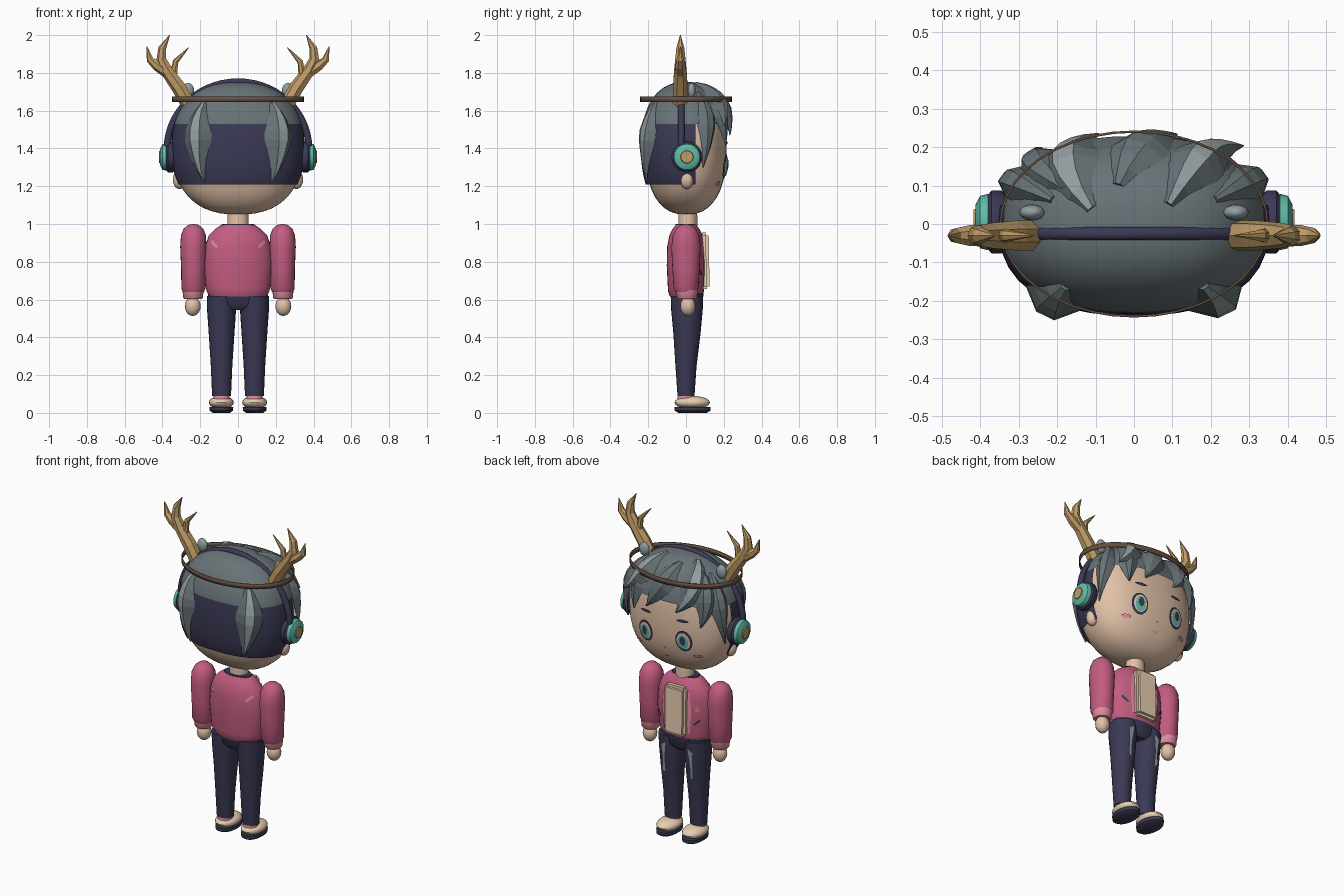
import bpy, bmesh, math
from mathutils import Vector

if "Cube" in bpy.data.objects:
    bpy.data.objects.remove(bpy.data.objects["Cube"])


def srgb(r, g, b):
    return tuple(((c / 255 + 0.055) / 1.055) ** 2.4 if c > 10 else c / 3295 for c in (r, g, b)) + (1,)


MATS = {}
for name, rgb in {"skin": (226, 194, 168), "hair_grey": (104, 115, 119), "light_grey": (146, 158, 160),
                  "navy": (58, 57, 84), "pink": (194, 92, 128), "light_pink": (224, 140, 156),
                  "tan": (192, 156, 102), "brown": (100, 80, 64), "teal": (96, 188, 168),
                  "cream": (232, 208, 178)}.items():
    MATS[name] = bpy.data.materials.new(name)
    MATS[name].diffuse_color = srgb(*rgb)


def finish(name, bm, mats, smooth=True, recalc=True):
    if recalc:
        bmesh.ops.recalc_face_normals(bm, faces=bm.faces)
    me = bpy.data.meshes.new(name)
    bm.to_mesh(me)
    bm.free()
    for m in mats:
        me.materials.append(MATS[m])
    if smooth:
        me.shade_smooth()
        me.set_sharp_from_angle(angle=math.radians(40))
    ob = bpy.data.objects.new(name, me)
    bpy.context.collection.objects.link(ob)
    return ob


def tube(name, pts, radii, mat, sides=20, smooth=True):
    """Sweep of elliptical rings; the second radius lies along y."""
    bm = bmesh.new()
    pts = [Vector(p) for p in pts]
    rings = []
    for i, p in enumerate(pts):
        t = (pts[min(i + 1, len(pts) - 1)] - pts[max(i - 1, 0)]).normalized()
        u = t.cross(Vector((0, 1, 0))).normalized()
        v = u.cross(t)
        ru, rv = radii[i] if isinstance(radii[i], tuple) else (radii[i], radii[i])
        rings.append([bm.verts.new(p + u * ru * math.cos(a) + v * rv * math.sin(a))
                      for a in (2 * math.pi * k / sides for k in range(sides))])
    for a, b in zip(rings, rings[1:]):
        for k in range(sides):
            j = (k + 1) % sides
            bm.faces.new((a[k], a[j], b[j], b[k]))
    bm.faces.new(rings[0])
    bm.faces.new(rings[-1])
    return finish(name, bm, [mat], smooth)


def stack(name, rows, mat, cx=0, sides=24):
    """Vertical stack of rows (y, z, rx, ry)."""
    return tube(name, [(cx, y, z) for y, z, _, _ in rows], [(rx, ry) for _, _, rx, ry in rows], mat, sides)


def ball(name, loc, size, mat, seg=20):
    bm = bmesh.new()
    bmesh.ops.create_uvsphere(bm, u_segments=seg, v_segments=seg // 2, radius=1)
    for v in bm.verts:
        v.co = Vector(loc) + Vector(c * s for c, s in zip(v.co, size))
    return finish(name, bm, [mat])


# Rounded head shape shared by the head, hair and face details
HC, POW = Vector((0, 0, 1.40)), 2.4
HEAD, CAP = (0.343, 0.215, 0.35), (0.352, 0.238, 0.352)


def on_head(p, size, k=1.0):
    d = Vector(p) - HC
    s = sum(abs(c / r) ** POW for c, r in zip(d, size)) ** (1 / POW)
    return HC + d * (k / s)


def head_shape(size):
    bm = bmesh.new()
    bmesh.ops.create_uvsphere(bm, u_segments=40, v_segments=24, radius=1)
    for v in bm.verts:
        v.co = on_head(HC + Vector(c * s for c, s in zip(v.co, size)), size)
    return bm


finish("head", head_shape(HEAD), ["skin"])

# Hair cap: grey crown, navy undercut at the back, open over the face
bm = head_shape(CAP)
for co, no in (((0, 0, 1.21), (0, 0, 1)), ((0, 0, 1.53), (0, 0, 1)), ((0, 0.05, 0), (0, 1, 0))):
    bmesh.ops.bisect_plane(bm, geom=bm.verts[:] + bm.edges[:] + bm.faces[:], plane_co=co, plane_no=no)
gone = []
for f in bm.faces:
    c = f.calc_center_median()
    f.material_index = 1 if c.z < 1.53 else 0
    if c.z < 1.21 or (c.z < 1.53 and c.y > 0.05):
        gone.append(f)
bmesh.ops.delete(bm, geom=gone, context="FACES")
finish("hair_cap", bm, ["hair_grey", "navy"])


def lock(name, pts, width, lift=0.035, streak=False, tip=1.02):
    """Faceted tapering lock following the head; the ridge may be lighter."""
    bm = bmesh.new()
    a, b, c = (on_head(p, CAP) for p in pts)
    n, rows = 8, []
    for i in range(n + 1):
        t = i / n
        p = a * (1 - t) ** 2 + (b * 2 - (a + c) / 2) * 2 * t * (1 - t) + c * t * t
        d = (b * 2 - a * 1.5 - c * 0.5) * (1 - t) + (c * 1.5 + a * 0.5 - b * 2) * t
        p = on_head(p, CAP, 1 + (tip - 1) * t * t)
        out = Vector((x / r ** 2 for x, r in zip(p - HC, CAP))).normalized()
        side = d.cross(out).normalized()
        prof = min(1, 0.25 + 2.2 * t) * min(1, (1 - t) * 1.9 + 0.03)
        w, h = width * prof, lift * prof
        edge = [on_head(p + side * w * s, CAP, 0.98 + (tip - 1) * t * t) for s in (-1, 1)]
        rows.append([bm.verts.new(q) for q in (edge[0], p + side * w * -0.4 + out * h,
                                               p + side * w * 0.25 + out * h, edge[1])])
    for r, s in zip(rows, rows[1:]):
        for k in range(4):
            j = (k + 1) % 4
            f = bm.faces.new((r[k], r[j], s[j], s[k]))
            f.material_index = 1 if streak and k == 1 else 0
    bm.faces.new(rows[0])
    bm.faces.new(rows[-1])
    finish(name, bm, ["hair_grey", "light_grey"], smooth=False)


# Fringe sweeping over the forehead
lock("fringe_sweep", [(0.09, 0.05, 1.74), (0.19, 0.18, 1.65), (0.28, 0.2, 1.52)], 0.075, 0.035, True, 1.14)
lock("fringe_left", [(-0.11, 0.04, 1.74), (-0.17, 0.18, 1.63), (-0.09, 0.23, 1.48)], 0.09, 0.03, True)
lock("fringe_middle", [(-0.04, 0.1, 1.73), (0.03, 0.21, 1.62), (0.11, 0.23, 1.47)], 0.085, 0.03)
lock("fringe_right", [(0.12, 0.08, 1.7), (0.2, 0.18, 1.56), (0.2, 0.2, 1.42)], 0.07, 0.025)
lock("fringe_outer", [(-0.17, 0.09, 1.7), (-0.25, 0.16, 1.56), (-0.23, 0.19, 1.41)], 0.07, 0.03)

# Eye layers: name, width, height, vertical shift, colour
EYE = [("eye_outline", 0.052, 0.066, 0, "navy"), ("eye_white", 0.041, 0.053, 0, "cream"),
       ("eye_iris", 0.032, 0.046, -0.005, "teal"), ("eye_pupil", 0.017, 0.028, 0.006, "navy")]


def oval(cx, cz, w, h, n=16):
    return [(cx + w * math.cos(2 * math.pi * k / n), cz + h * math.sin(2 * math.pi * k / n)) for k in range(n)]


def plate(name, outline, surf, off, mat, sign=1):
    """Thin fan laid over a surface y = surf(x, z)."""
    bm = bmesh.new()
    vs = [bm.verts.new((x, sign * (surf(x, z) + off), z)) for x, z in outline]
    cx, cz = (sum(c) / len(outline) for c in zip(*outline))
    mid = bm.verts.new((cx, sign * (surf(cx, cz) + off), cz))
    for a, b in zip(vs, vs[1:] + vs[:1]):
        f = bm.faces.new((a, b, mid))
        f.normal_update()
        if f.normal.y * sign < 0:
            f.normal_flip()
    finish(name, bm, [mat], recalc=False)


def face_y(x, z):
    r = 1 - abs(x / HEAD[0]) ** POW - abs((z - HC.z) / HEAD[2]) ** POW
    return HEAD[1] * max(r, 0) ** (1 / POW)


TORSO = [(0, 0.615, 0.15, 0.085), (0, 0.64, 0.165, 0.094), (0, 0.66, 0.17, 0.096), (0, 0.78, 0.182, 0.102),
         (0, 0.88, 0.175, 0.1), (0, 0.94, 0.155, 0.088), (0, 0.975, 0.12, 0.07), (0, 0.995, 0.09, 0.055)]


def torso_y(x, z):
    for (_, z0, a0, b0), (_, z1, a1, b1) in zip(TORSO, TORSO[1:]):
        if z0 <= z <= z1:
            t = (z - z0) / (z1 - z0)
            a, b = a0 + (a1 - a0) * t, b0 + (b1 - b0) * t
            return b * math.sqrt(max(0, 1 - (x / a) ** 2))
    return 0.09


# Torso, collar, neck and trousers top
stack("jacket", TORSO, "pink", sides=32)
stack("collar", [(0, 0.985, 0.092, 0.058), (0, 1.0, 0.085, 0.054)], "navy")
stack("neck", [(0.01, 0.98, 0.056, 0.05), (0.01, 1.04, 0.056, 0.05), (0.01, 1.1, 0.05, 0.045)], "skin")
stack("hips", [(0.005, 0.545, 0.09, 0.06), (0.005, 0.57, 0.15, 0.082), (0.005, 0.635, 0.16, 0.088)], "navy")

# Shirt panel with jacket lapels
bm = bmesh.new()
bmesh.ops.create_cube(bm, size=1)
for v in bm.verts:
    v.co = (v.co.x * 0.145, 0.095 + v.co.y * (0.06 if v.co.z < 0 else 0.05), 0.805 + v.co.z * 0.3)
bmesh.ops.bevel(bm, geom=bm.edges[:], offset=0.015, segments=2, affect="EDGES")
finish("shirt_panel", bm, ["cream"])

for s, side in ((1, "right"), (-1, "left")):
    # Face
    for i, (n, w, h, dz, m) in enumerate(EYE):
        plate(f"{n}_{side}", oval(s * 0.13, 1.305 + dz, w, h), face_y, 0.008 + 0.004 * i, m)
    plate(f"eyebrow_{side}", oval(s * 0.125, 1.43, 0.04, 0.009, 8), face_y, 0.008, "navy")
    plate(f"blush_{side}", oval(s * 0.2, 1.215, 0.027, 0.012, 10), face_y, 0.008, "light_pink")
    ball(f"ear_{side}", (s * 0.31, 0.005, 1.235), (0.035, 0.035, 0.05), "skin")
    # Side and back hair
    lock(f"side_lock_{side}", [(s * 0.2, 0.06, 1.68), (s * 0.31, 0.11, 1.52), (s * 0.33, 0.09, 1.3)], 0.06, 0.03)
    lock(f"back_lock_{side}", [(s * 0.18, -0.16, 1.64), (s * 0.215, -0.2, 1.44), (s * 0.17, -0.2, 1.23)],
         0.082, 0.035, True, 1.06)
    # Antlers
    for n, pts, rad in (
            ("antler", [(0.265, 1.64), (0.31, 1.72), (0.375, 1.81), (0.405, 1.87), (0.4, 1.93), (0.362, 2.0)],
             [0.04, 0.04, 0.034, 0.028, 0.022, 0.002]),
            ("antler_outer", [(0.36, 1.79), (0.43, 1.84), (0.465, 1.87), (0.483, 1.94)], [0.03, 0.028, 0.02, 0.002]),
            ("antler_inner", [(0.34, 1.79), (0.33, 1.86), (0.26, 1.935)], [0.02, 0.016, 0.002])):
        tube(f"{n}_{side}", [(s * x, -0.03, z) for x, z in pts], rad, "tan", 7, False)
    ball(f"hair_bead_{side}", (s * 0.265, 0.03, 1.705), (0.033, 0.021, 0.042), "light_grey", 16)
    # Headphone cups
    for n, xs, rad, m in (("ear_pad", [0.33, 0.345, 0.37, 0.38], [0.07, 0.082, 0.082, 0.07], "navy"),
                          ("ear_cup", [0.372, 0.38, 0.4, 0.412], [0.064, 0.073, 0.068, 0.045], "teal"),
                          ("cup_button", [0.405, 0.417], [0.038, 0.032], "tan")):
        tube(f"{n}_{side}", [(s * x, 0.005, 1.355) for x in xs], rad, m)
    # Arms
    stack(f"sleeve_{side}", [(0, 0.64, 0.056, 0.056), (0, 0.66, 0.064, 0.066), (0, 0.76, 0.065, 0.072),
                             (0, 0.88, 0.07, 0.078), (0, 0.94, 0.066, 0.07), (0, 0.975, 0.052, 0.052),
                             (0, 0.995, 0.028, 0.03), (0, 1.0, 0.005, 0.005)], "pink", s * 0.236)
    stack(f"cuff_{side}", [(0.005, 0.602, 0.046, 0.046), (0.005, 0.61, 0.052, 0.053), (0.005, 0.65, 0.056, 0.057)],
          "light_pink", s * 0.238)
    ball(f"hand_{side}", (s * 0.24, 0.01, 0.565), (0.042, 0.04, 0.052), "skin")
    # Legs and shoes
    stack(f"trouser_leg_{side}", [(0, 0.09, 0.05, 0.045), (0, 0.25, 0.057, 0.056), (0.005, 0.42, 0.068, 0.072),
                                  (0.005, 0.55, 0.077, 0.084), (0.005, 0.62, 0.078, 0.086)], "navy", s * 0.087)
    stack(f"sock_{side}", [(0, 0.06, 0.044, 0.046), (0, 0.105, 0.042, 0.042)], "light_pink", s * 0.087)
    ball(f"shoe_{side}", (s * 0.088, 0.033, 0.055), (0.066, 0.094, 0.035), "cream")
    stack(f"sole_{side}", [(0.035, 0, 0.045, 0.075), (0.035, 0.012, 0.062, 0.095), (0.035, 0.032, 0.063, 0.096)],
          "navy", s * 0.088)
    # Worn patch on the trousers, lapel, pocket slit and back slash
    plate(f"worn_patch_{side}", [(s * x, z) for x, z in ((0.075, 0.58), (0.108, 0.56), (0.1, 0.47), (0.107, 0.4),
                                                         (0.083, 0.38), (0.088, 0.48))],
          lambda x, z: 0.054 + 0.066 * (z - 0.16), 0.012, "light_grey")
    plate(f"lapel_{side}", [(s * x, z) for x, z in ((0.065, 0.94), (0.085, 0.92), (0.1, 0.8), (0.088, 0.67),
                                                    (0.065, 0.665))], torso_y, 0.007, "light_pink")
    plate(f"pocket_{side}", [(s * x, z) for x, z in ((0.107, 0.735), (0.113, 0.725), (0.147, 0.76), (0.141, 0.77))],
          torso_y, 0.006, "navy")
    plate(f"back_slash_{side}", [(s * x, z) for x, z in ((0.105, 0.88), (0.118, 0.872), (0.148, 0.905),
                                                         (0.135, 0.915))], torso_y, 0.006, "light_pink", -1)

plate("jacket_badge", [(-0.115, 0.815), (-0.145, 0.815), (-0.13, 0.85)], torso_y, 0.006, "tan")
plate("mouth", oval(0, 1.175, 0.016, 0.006, 8), face_y, 0.006, "light_pink")
plate("nose", oval(0, 1.235, 0.006, 0.005, 8), face_y, 0.006, "light_pink")

# Headphone band
arc = [math.pi * k / 28 for k in range(29)]
tube("headband", [(0.375 * math.cos(a), -0.025, 1.40 + 0.353 * math.sin(a)) for a in arc],
     [0.018] * 29, "navy", 10)

# Thin hoop around the crown
bm = bmesh.new()
bmesh.ops.create_cone(bm, cap_ends=False, segments=40, radius1=1, radius2=1, depth=0.03)
for v in bm.verts:
    v.co = (v.co.x * 0.35, v.co.y * 0.243, v.co.z + 1.66)
hoop = finish("hoop", bm, ["brown"])
hoop.modifiers.new("thickness", "SOLIDIFY").thickness = 0.006

for m in bpy.data.materials:
    if m.users and not m.is_grease_pencil:
        m.use_nodes = True
        m.node_tree.nodes["Principled BSDF"].inputs["Base Color"].default_value = m.diffuse_color
